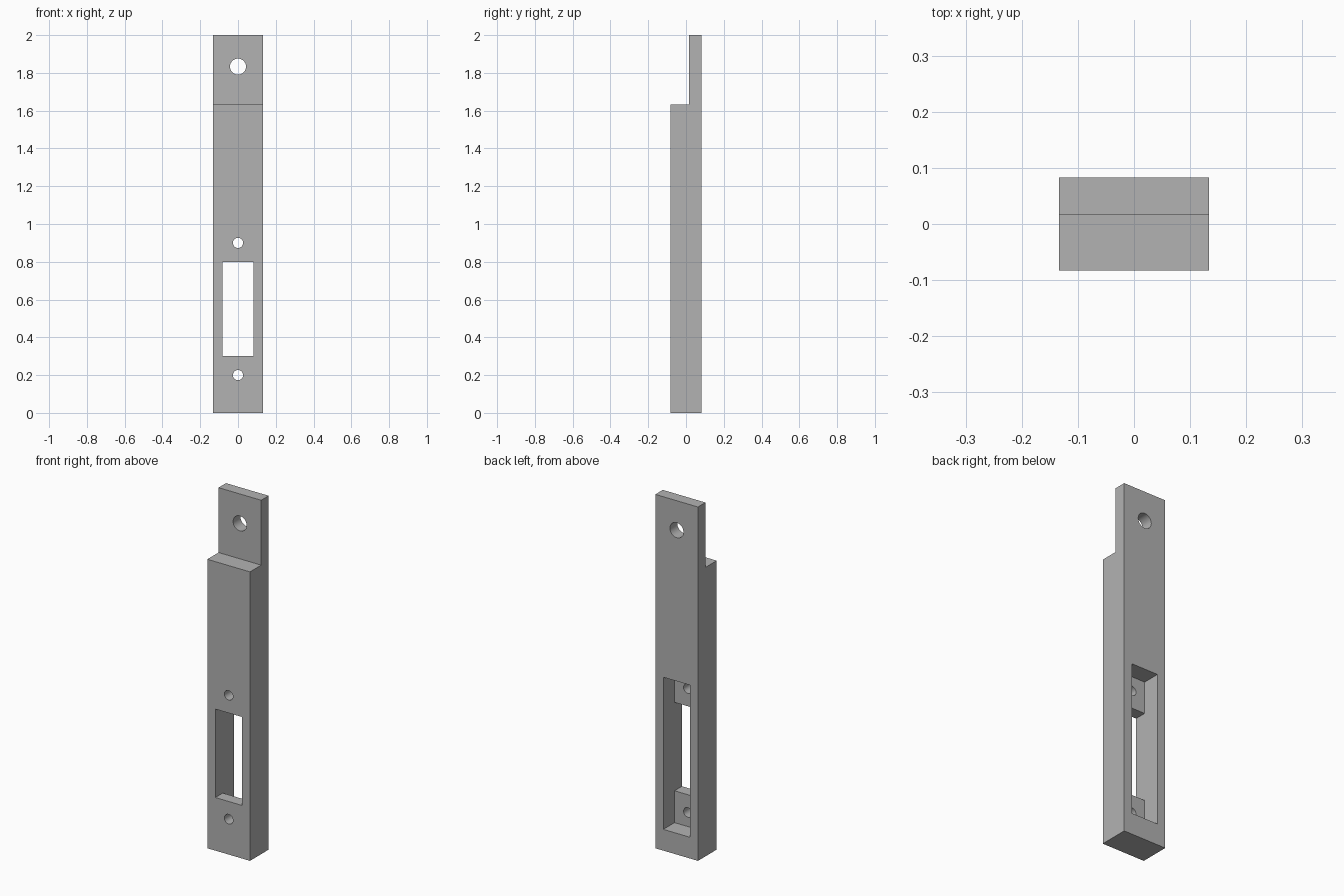
import bpy, bmesh
from math import radians
from mathutils import Matrix, Vector

cube = bpy.data.objects.get("Cube")
if cube:
    bpy.data.objects.remove(cube, do_unlink=True)

HALF_W, HALF_D = 0.1333, 0.0833   # half width and half depth of the bar
STEP_Y, STEP_Z = 0.0167, 1.6333   # step up to the thin tab
SLOT_HALF_W, LEDGE_Y = 0.0833, -0.0167
PAST = 0.1                        # cutters reach past the faces

grey = bpy.data.materials.new("plain grey")
grey.use_nodes = True
colour = (0.448, 0.448, 0.448, 1)
grey.diffuse_color = colour
grey.node_tree.nodes["Principled BSDF"].inputs["Base Color"].default_value = colour


def add_object(name, bm):
    bmesh.ops.recalc_face_normals(bm, faces=bm.faces[:])
    mesh = bpy.data.meshes.new(name)
    bm.to_mesh(mesh)
    bm.free()
    mesh.materials.append(grey)
    obj = bpy.data.objects.new(name, mesh)
    bpy.context.collection.objects.link(obj)
    return obj


def side_profile(name, outline, half_width):
    """Extrude a (y, z) outline across x."""
    bm = bmesh.new()
    face = bm.faces.new([bm.verts.new((-half_width, y, z)) for y, z in outline])
    result = bmesh.ops.extrude_face_region(bm, geom=[face])
    verts = [v for v in result["geom"] if isinstance(v, bmesh.types.BMVert)]
    bmesh.ops.translate(bm, verts=verts, vec=Vector((2 * half_width, 0, 0)))
    return add_object(name, bm)


def hole_cutter(name, z, radius, y_from, y_to):
    bm = bmesh.new()
    place = Matrix.Translation((0, (y_from + y_to) / 2, z)) @ Matrix.Rotation(radians(90), 4, "X")
    bmesh.ops.create_cone(bm, cap_ends=True, segments=40, radius1=radius,
                          radius2=radius, depth=y_to - y_from, matrix=place)
    return add_object(name, bm)


# Bar with a thin tab at the top
bar = side_profile("mounting_bar", [
    (-HALF_D, 0), (HALF_D, 0), (HALF_D, 2), (STEP_Y, 2),
    (STEP_Y, STEP_Z), (-HALF_D, STEP_Z)], HALF_W)

# Front window that opens into a taller pocket at the back
front, back = -HALF_D - PAST, HALF_D + PAST
cutters = [side_profile("window_cutter", [
    (front, 0.3), (LEDGE_Y, 0.3), (LEDGE_Y, 0.12), (back, 0.12),
    (back, 0.98), (LEDGE_Y, 0.98), (LEDGE_Y, 0.8), (front, 0.8)], SLOT_HALF_W)]

# Tab hole and the two screw holes in the ledges
cutters.append(hole_cutter("tab_hole_cutter", 1.8333, 0.0425, -HALF_D, back))
for name, z in (("lower", 0.2), ("upper", 0.9)):
    cutters.append(hole_cutter(name + "_screw_hole_cutter", z, 0.027, front, 0.03))

for cutter in cutters:
    cutter.hide_render = True
    mod = bar.modifiers.new(cutter.name, "BOOLEAN")
    mod.operation = "DIFFERENCE"
    mod.solver = "EXACT"
    mod.object = cutter

# Bake the cuts and drop the cutters
bpy.context.view_layer.update()
baked = bpy.data.meshes.new_from_object(bar.evaluated_get(bpy.context.evaluated_depsgraph_get()))
bar.modifiers.clear()
bar.data = baked
for cutter in cutters:
    bpy.data.objects.remove(cutter, do_unlink=True)

bpy.ops.object.select_all(action="DESELECT")
bar.select_set(True)
bpy.context.view_layer.objects.active = bar
bpy.ops.object.shade_smooth_by_angle(angle=radians(30))
